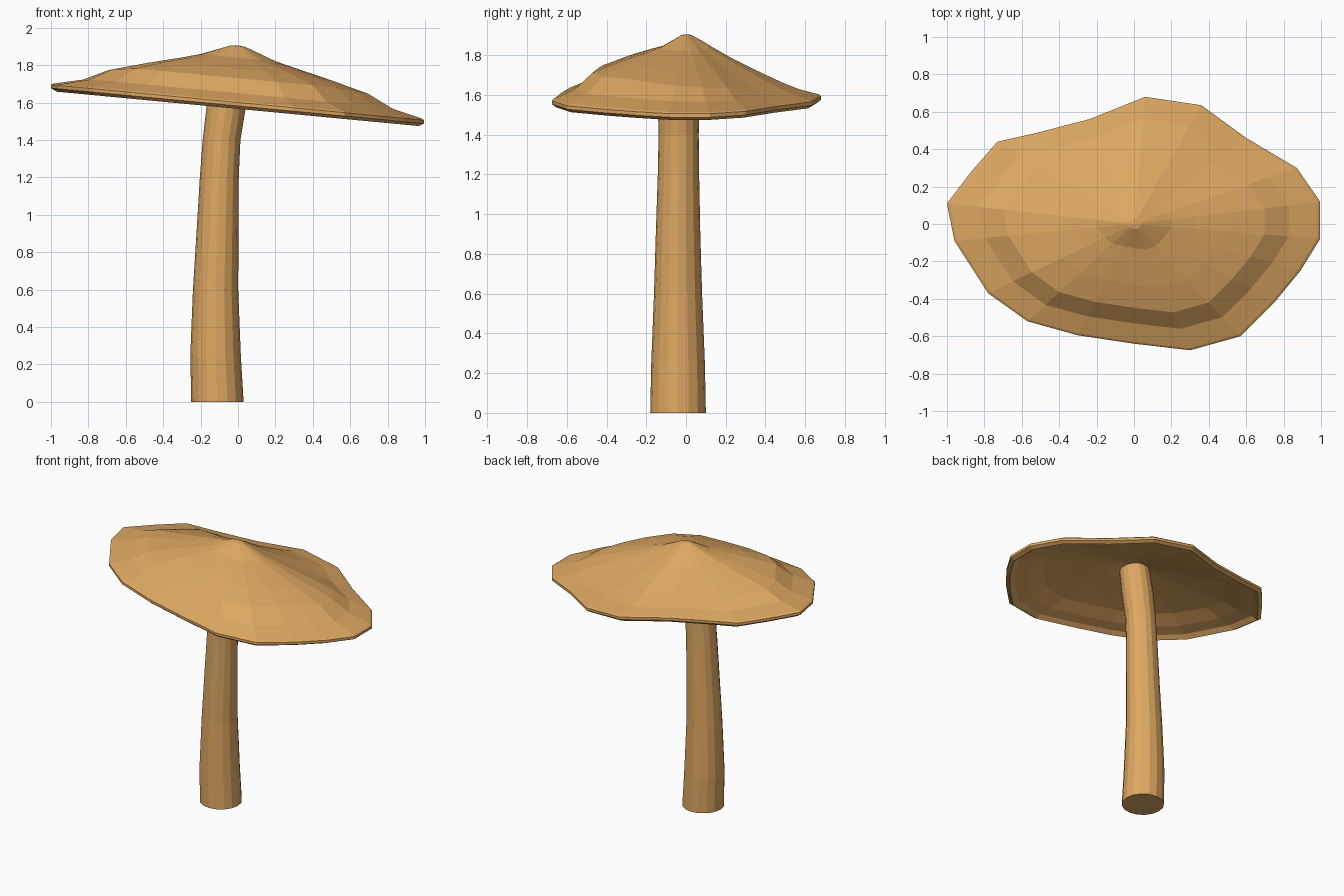
import bpy, bmesh, math

if "Cube" in bpy.data.objects:
    bpy.data.objects.remove(bpy.data.objects["Cube"])

TAN = bpy.data.materials.new("warm_tan")
TAN.diffuse_color = (0.73, 0.39, 0.122, 1)
TAN.use_nodes = True
TAN.node_tree.nodes["Principled BSDF"].inputs["Base Color"].default_value = TAN.diffuse_color


def loft(name, rings, cap_ends):
    """Skin a stack of closed rings; a one-point ring makes a fan."""
    bm = bmesh.new()
    loops = [[bm.verts.new(p) for p in r] for r in rings]
    for a, b in zip(loops, loops[1:]):
        n = max(len(a), len(b))
        for i in range(n):
            j = (i + 1) % n
            quad = [a[i % len(a)], a[j % len(a)], b[j % len(b)], b[i % len(b)]]
            bm.faces.new(list(dict.fromkeys(quad)))
    if cap_ends:
        bm.faces.new(loops[0])
        bm.faces.new(loops[-1])
    bmesh.ops.recalc_face_normals(bm, faces=bm.faces)
    mesh = bpy.data.meshes.new(name)
    bm.to_mesh(mesh)
    bm.free()
    mesh.materials.append(TAN)
    ob = bpy.data.objects.new(name, mesh)
    bpy.context.collection.objects.link(ob)
    return ob


# Stem: height, centre x, centre y, radius
STEM = [(0, -0.11, -0.04, 0.14), (0.25, -0.12, -0.04, 0.135),
        (0.6, -0.12, -0.04, 0.121), (0.9, -0.11, -0.04, 0.112),
        (1.2, -0.10, -0.038, 0.104), (1.4, -0.088, -0.037, 0.101),
        (1.57, -0.064, -0.037, 0.105), (1.78, -0.03, -0.035, 0.10)]
SIDES = 16
loft("stem", [[(cx + r * math.cos(2 * math.pi * i / SIDES),
                cy + r * math.sin(2 * math.pi * i / SIDES), z)
               for i in range(SIDES)] for z, cx, cy, r in STEM], True)

# Cap: irregular outline, seen from above
OUTLINE = [(-1, .11), (-.96, -.09), (-.78, -.37), (-.57, -.52), (-.30, -.595),
           (0, -.64), (.30, -.675), (.57, -.60), (.75, -.42), (.89, -.25),
           (.995, -.08), (.995, .12), (.87, .30), (.60, .46), (.36, .635),
           (.06, .68), (-.24, .56), (-.53, .485), (-.73, .44), (-.87, .28)]
# Scale of outline, height at front (stepped shoulder), height at back (cone)
TOP = [(.985, .008, .008), (.83, .05, .035), (.70, .13, .07), (.5, .18, .133),
       (.33, .215, .19), (.2, .24, .24), (.1, .277, .28), (.04, .30, .302)]


def cap_ring(s, front, back, gain=1.0, drop=0.0):
    ring = []
    for x, y in OUTLINE:
        w = 0.5 - 0.5 * max(-1, min(1, 1.6 * y / math.hypot(x, y) - 0.3))
        h = (front * w + back * (1 - w)) * gain - drop
        ring.append((x * s, y * s, 1.60 - 0.095 * x * s + h))
    return ring


rings = [[(0, 0, 1.905)]]
rings += [cap_ring(*t) for t in reversed(TOP)]
# thin rim, then the hollow underside
rings += [cap_ring(1, 0, 0), cap_ring(1, -.018, -.018), cap_ring(.97, -.034, -.034)]
rings += [cap_ring(s, f, b, 0.6, 0.015) for s, f, b in
          [(.93, .01, .01)] + TOP[1:-1]]
rings += [[(0, 0, 1.76)]]
loft("cap", rings, False)
